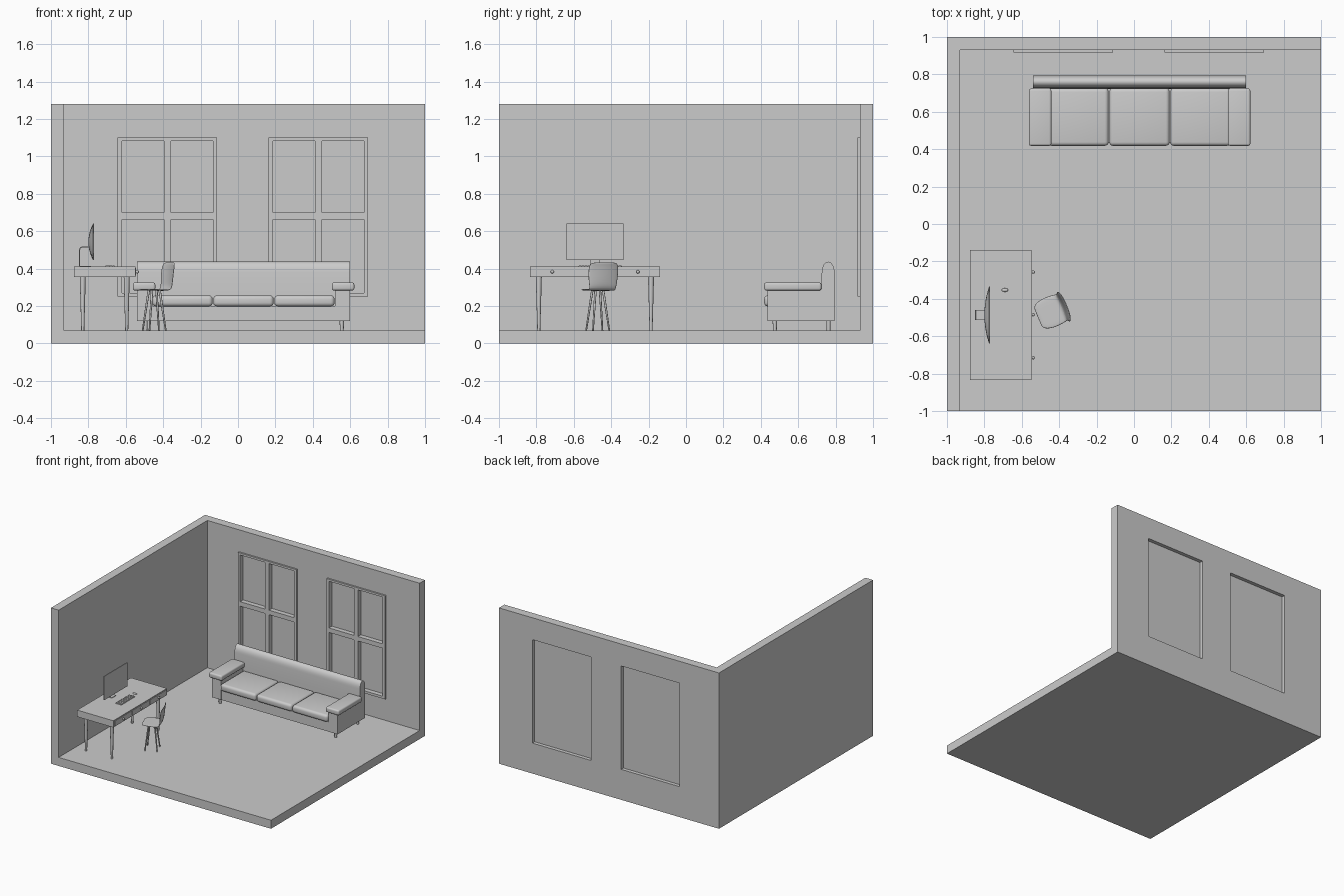
import bpy, bmesh, math
from mathutils import Vector, Matrix

if "Cube" in bpy.data.objects:
    bpy.data.objects.remove(bpy.data.objects["Cube"])

GREY = bpy.data.materials.new("plain grey")
GREY.diffuse_color = (0.6, 0.6, 0.6, 1)
GREY.use_nodes = True
GREY.node_tree.nodes["Principled BSDF"].inputs["Base Color"].default_value = GREY.diffuse_color


def add_object(name, bm, smooth=False):
    bmesh.ops.recalc_face_normals(bm, faces=bm.faces[:])
    me = bpy.data.meshes.new(name)
    bm.to_mesh(me)
    bm.free()
    me.materials.append(GREY)
    ob = bpy.data.objects.new(name, me)
    bpy.context.collection.objects.link(ob)
    if smooth:
        activate(ob)
        bpy.ops.object.shade_smooth_by_angle(angle=math.radians(40))
    return ob


def activate(ob):
    bpy.ops.object.select_all(action='DESELECT')
    bpy.context.view_layer.objects.active = ob
    ob.select_set(True)


def add_box(bm, x0, x1, y0, y1, z0, z1):
    m = (Matrix.Translation(((x0 + x1) / 2, (y0 + y1) / 2, (z0 + z1) / 2))
         @ Matrix.Diagonal((x1 - x0, y1 - y0, z1 - z0, 1)))
    bmesh.ops.create_cube(bm, size=1, matrix=m)


def box(name, *dims, bevel=0):
    bm = bmesh.new()
    add_box(bm, *dims)
    if bevel:
        bmesh.ops.bevel(bm, geom=bm.edges[:], offset=bevel, segments=4,
                        profile=0.5, affect='EDGES')
    return add_object(name, bm, bevel > 0)


def rod(name, bottom, top, r_bottom, r_top, sides=12):
    a, b = Vector(bottom), Vector(top)
    m = Matrix.Translation((a + b) / 2) @ (b - a).to_track_quat('Z', 'Y').to_matrix().to_4x4()
    bm = bmesh.new()
    bmesh.ops.create_cone(bm, cap_ends=True, segments=sides, radius1=r_bottom,
                          radius2=r_top, depth=(b - a).length, matrix=m)
    return add_object(name, bm, True)


def extrude(name, profile, axis, start, length, smooth=True):
    """Extrude a closed 2D profile along x (profile y,z) or y (profile x,z)."""
    bm = bmesh.new()
    at = (lambda p: (start, p[0], p[1])) if axis == 'x' else (lambda p: (p[0], start, p[1]))
    face = bm.faces.new([bm.verts.new(at(p)) for p in profile])
    out = bmesh.ops.extrude_face_region(bm, geom=[face])
    step = Vector((length, 0, 0) if axis == 'x' else (0, length, 0))
    bmesh.ops.translate(bm, vec=step,
                        verts=[v for v in out['geom'] if isinstance(v, bmesh.types.BMVert)])
    return add_object(name, bm, smooth)


# Room: solid block with the interior and two window openings cut away
room = box("room_shell", -1, 1, -1, 1, 0, 1.28)
WINDOWS = (-0.377, 0.43)
HALF = 0.266
cuts = [(-0.93, 1.2, -1.2, 0.93, 0.07, 1.5)]
cuts += [(c - HALF, c + HALF, 0.9, 1.1, 0.25, 1.10) for c in WINDOWS]
for dims in cuts:
    cutter = box("cutter", *dims)
    cutter.hide_render = True
    mod = room.modifiers.new("cut", 'BOOLEAN')
    mod.operation, mod.solver, mod.object = 'DIFFERENCE', 'EXACT', cutter
    activate(room)
    bpy.ops.object.modifier_apply(modifier=mod.name)
    bpy.data.objects.remove(cutter)

# Windows: frame bars on the inside, one pane behind them
for c in WINDOWS:
    bm = bmesh.new()
    y0, y1 = 0.916, 0.96
    for a, b in ((-HALF, -HALF + 0.022), (-0.018, 0.018), (HALF - 0.022, HALF)):
        add_box(bm, c + a, c + b, y0, y1, 0.25, 1.10)
    for a, b in ((-HALF + 0.022, -0.018), (0.018, HALF - 0.022)):
        for z0, z1 in ((0.25, 0.27), (0.663, 0.70), (1.083, 1.10)):
            add_box(bm, c + a, c + b, y0, y1, z0, z1)
    add_object("window_frame", bm)
    box("window_pane", c - HALF, c + HALF, 0.955, 0.97, 0.25, 1.10)

# Sofa: base, arm panels, padded arms, rounded back, cushions, feet
SX = 0.03
box("sofa_base", SX - 0.49, SX + 0.49, 0.437, 0.74, 0.12, 0.20)
for s in (-1, 1):
    xs = sorted((SX + s * 0.57, SX + s * 0.488))
    box("sofa_arm_panel", *xs, 0.436, 0.75, 0.12, 0.287)
    xs = sorted((SX + s * 0.592, SX + s * 0.472))
    box("sofa_arm_pad", *xs, 0.418, 0.724, 0.283, 0.326, bevel=0.012)
    for y in (0.475, 0.762):
        rod("sofa_foot", (SX + s * 0.525, y, 0.07), (SX + s * 0.525, y, 0.125), 0.010, 0.012)
back = [(0.722, 0.12), (0.722, 0.28), (0.724, 0.34)]
back += [(0.760 - 0.034 * math.cos(t * math.pi / 12), 0.38 + 0.057 * math.sin(t * math.pi / 12))
         for t in range(13)]
back += [(0.795, 0.12)]
extrude("sofa_back", back, 'x', SX - 0.57, 1.14)
for i in range(3):
    x = -0.458 + i * 0.326
    box("sofa_seat_cushion", x, x + 0.322, 0.418, 0.726, 0.198, 0.257, bevel=0.02)

# Desk: thick top, three drawer fronts with knobs, tapered legs
box("desk_top", -0.877, -0.549, -0.835, -0.138, 0.355, 0.41)
for y in (-0.715, -0.485, -0.257):
    box("drawer_front", -0.55, -0.545, y - 0.105, y + 0.105, 0.362, 0.403)
    bm = bmesh.new()
    bmesh.ops.create_uvsphere(bm, u_segments=12, v_segments=8, radius=0.009,
                              matrix=Matrix.Translation((-0.539, y, 0.383)))
    add_object("drawer_knob", bm, True)
for x in (-0.83, -0.595):
    for y in (-0.787, -0.187):
        rod("desk_leg", (x, y, 0.07), (x, y, 0.358), 0.008, 0.016)

# Monitor: thin front, domed back, bent stand
MY = -0.487
box("monitor_screen", -0.776, -0.769, MY - 0.152, MY + 0.152, 0.445, 0.64)
bm = bmesh.new()
bmesh.ops.create_grid(bm, x_segments=14, y_segments=10, size=1)
for v in bm.verts:
    a, b = v.co.x, v.co.y
    v.co = (-0.775 - 0.025 * (1 - a * a) * (1 - b * b), MY + a * 0.152, 0.5425 + b * 0.0975)
add_object("monitor_back", bm, True)
stand = [(-0.79, 0.52), (-0.83, 0.52), (-0.845, 0.513), (-0.851, 0.498), (-0.851, 0.41),
         (-0.785, 0.41), (-0.785, 0.415), (-0.845, 0.415), (-0.845, 0.497),
         (-0.841, 0.509), (-0.83, 0.514), (-0.79, 0.514)]
extrude("monitor_stand", stand, 'y', MY - 0.027, 0.054, smooth=False)

# Keyboard with keys, and mouse
bm = bmesh.new()
add_box(bm, -0.712, -0.658, -0.575, -0.395, 0.409, 0.4135)
for row in range(4):
    for col in range(12):
        x, y = -0.709 + row * 0.0125, -0.572 + col * 0.0147
        add_box(bm, x, x + 0.0105, y, y + 0.0125, 0.413, 0.416)
add_object("keyboard", bm)
bm = bmesh.new()
bmesh.ops.create_uvsphere(bm, u_segments=14, v_segments=8, radius=1,
                          matrix=Matrix.Translation((-0.69, -0.353, 0.411))
                          @ Matrix.Diagonal((0.018, 0.010, 0.007, 1)))
add_object("mouse", bm, True)

# Chair: one curved shell for seat and back, four splayed legs
place = Matrix.Translation((-0.448, -0.472, 0)) @ Matrix.Rotation(math.radians(22.7), 4, 'Z')
shell = [(-0.072, 0.283, 0.058, 0), (-0.05, 0.289, 0.078, 0), (0, 0.286, 0.086, 0),
         (0.045, 0.284, 0.082, 0), (0.074, 0.289, 0.076, 0.004), (0.082, 0.33, 0.084, 0.01),
         (0.088, 0.38, 0.088, 0.012), (0.092, 0.418, 0.086, 0.01), (0.096, 0.433, 0.070, 0.006)]
bm = bmesh.new()
rows = []
for u, z, w, wrap in shell:
    rows.append([bm.verts.new(place @ Vector((u - wrap * t * t, w * t, z)))
                 for t in (-1, -0.5, 0, 0.5, 1)])
for r0, r1 in zip(rows, rows[1:]):
    for k in range(4):
        bm.faces.new((r0[k], r0[k + 1], r1[k + 1], r1[k]))
chair = add_object("chair_shell", bm, True)
solid = chair.modifiers.new("thickness", 'SOLIDIFY')
solid.thickness, solid.offset = 0.007, 0
sub = chair.modifiers.new("smooth", 'SUBSURF')
sub.levels = sub.render_levels = 2
for sx in (-1, 1):
    for sy in (-1, 1):
        rod("chair_leg", place @ Vector((sx * 0.047, sy * 0.047, 0.07)),
            place @ Vector((sx * 0.022, sy * 0.022, 0.286)), 0.0045, 0.0065)
